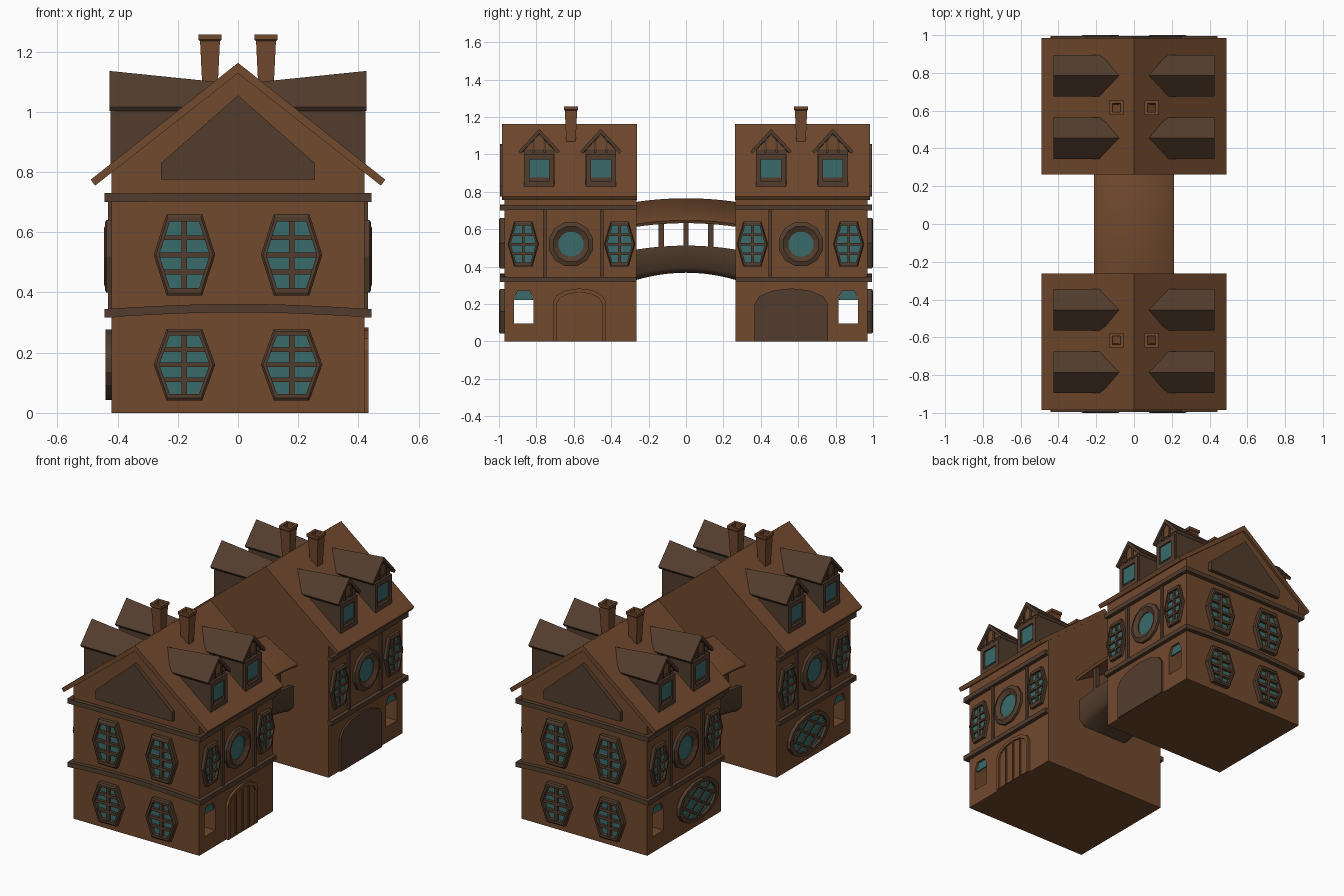
import bpy, bmesh, math

cube = bpy.data.objects.get("Cube")
if cube:
    bpy.data.objects.remove(cube, do_unlink=True)


def material(name, rgb):
    m = bpy.data.materials.new(name)
    m.use_nodes = True
    m.diffuse_color = (*rgb, 1)
    m.node_tree.nodes["Principled BSDF"].inputs["Base Color"].default_value = (*rgb, 1)
    return m


WOOD = material("warm_brown", (0.165, 0.067, 0.027))
TRIM = material("dark_brown", (0.085, 0.046, 0.026))
GLASS = material("teal_glass", (0.042, 0.146, 0.146))


def loft(name, rings, mat, closed=False):
    """Skin a list of equal point rings; cap the ends unless closed."""
    bm = bmesh.new()
    rows = [[bm.verts.new(p) for p in ring] for ring in rings]
    n = len(rows[0])
    pairs = list(zip(rows, rows[1:]))
    if closed:
        pairs.append((rows[-1], rows[0]))
    else:
        bm.faces.new(rows[0])
        bm.faces.new(rows[-1])
    for a, b in pairs:
        for i in range(n):
            j = (i + 1) % n
            bm.faces.new((a[i], a[j], b[j], b[i]))
    bmesh.ops.recalc_face_normals(bm, faces=bm.faces)
    mesh = bpy.data.meshes.new(name)
    bm.to_mesh(mesh)
    bm.free()
    mesh.materials.append(mat)
    ob = bpy.data.objects.new(name, mesh)
    bpy.context.collection.objects.link(ob)
    return ob


def plate(name, at, pts, d0, d1, mat):
    """Extrude a flat outline; at(u, v, d) maps wall coordinates to space."""
    return loft(name, [[at(u, v, d) for u, v in pts] for d in (d0, d1)], mat)


def rect(u0, u1, v0, v1):
    return [(u0, v0), (u1, v0), (u1, v1), (u0, v1)]


def ring(name, at, pts, centre, profile, mat):
    """Frame round a centre; profile holds (scale, depth) steps."""
    cu, cv = centre
    return loft(name, [[at(cu + u * s, cv + v * s, d) for u, v in pts]
                       for s, d in profile], mat, closed=True)


def bar(name, at, p, q, width, d0, d1, mat):
    du, dv = q[0] - p[0], q[1] - p[1]
    k = width / 2 / math.hypot(du, dv)
    nu, nv = -dv * k, du * k
    plate(name, at, [(p[0] + nu, p[1] + nv), (p[0] - nu, p[1] - nv),
                     (q[0] - nu, q[1] - nv), (q[0] + nu, q[1] + nv)], d0, d1, mat)


def ellipse(a, b, n):
    return [(a * math.cos(math.tau * (i + .5) / n), b * math.sin(math.tau * (i + .5) / n))
            for i in range(n)]


def arch(cu, half, spring, top, n=6):
    """Door outline standing on the ground with a low arched head."""
    head = [(cu + half * math.cos(math.pi * i / n),
             spring + (top - spring) * math.sin(math.pi * i / n)) for i in range(n + 1)]
    return [(cu + half, 0)] + head + [(cu - half, 0)]


def hex_window(at, cu, cv, w, h, depth):
    tip = w * 0.58
    pts = [(w, 0), (tip, h), (-tip, h), (-w, 0), (-tip, -h), (tip, -h)]
    ring("window_frame", at, pts, (cu, cv),
         [(1, -.005), (1, depth * .8), (.93, depth), (.82, depth), (.82, -.005)], TRIM)
    plate("window_glass", at, [(cu + u * .9, cv + v * .9) for u, v in pts], -.004, .005, GLASS)
    bar("window_mullion", at, (cu, cv - h * .85), (cu, cv + h * .85), w * .18, 0, depth * .7, TRIM)
    for k in (-.42, 0, .42):
        half = (w - (w - tip) * abs(k)) * .86
        bar("window_bar", at, (cu - half, cv + h * k), (cu + half, cv + h * k),
            w * .16, 0, depth * .7, TRIM)


def round_window(at, cu, cv):
    pts = ellipse(.122, .122, 12)
    ring("round_window_frame", at, pts, (cu, cv),
         [(1, -.005), (1, .015), (.8, .025), (.56, .01), (.56, -.005)], TRIM)
    plate("round_window_glass", at, [(cu + u * .6, cv + v * .6) for u, v in pts],
          -.004, .005, GLASS)


def oval_window(at, cu, cv, a, b):
    pts = ellipse(a, b, 16)
    ring("oval_window_frame", at, pts, (cu, cv),
         [(1, -.005), (1, .02), (.84, .02), (.84, -.005)], TRIM)
    plate("oval_window_glass", at, [(cu + u * .9, cv + v * .9) for u, v in pts],
          -.004, .005, GLASS)
    # Diagonal lattice made of chords of the oval
    for side in (-1, 1):
        for off in (-.5, 0, .5):
            c = .86 * math.sqrt(1 - off * off)
            ends = [((off + t) * .707, (off - t) * .707 * side) for t in (-c, c)]
            p, q = [(cu + u * a, cv + v * b) for u, v in ends]
            bar("oval_window_lattice", at, p, q, .014, 0, .013, TRIM)


def dormer(sx, sy, cy):
    def section(x, pts):
        return [(sx * x, sy * (cy + u), v) for u, v in pts]

    def roof(apex):
        return [(-.11, 1.017), (0, apex), (.11, 1.017), (.1, 1.003), (0, apex - .025), (-.1, 1.003)]

    def wall(apex):
        return [(-.082, .825), (.082, .825), (.082, 1.02), (0, apex), (-.082, 1.02)]

    def at(u, v, d):
        return (sx * (.41 + d), sy * (cy + u), v)

    loft("dormer_roof", [section(.427, roof(1.136)), section(.075, roof(1.1))], TRIM)
    loft("dormer_wall", [section(.41, wall(1.11)), section(.1, wall(1.075))], TRIM)
    ring("dormer_window_frame", at, rect(-.08, .08, -.088, .088), (0, .915),
         [(1, -.005), (1, .014), (.66, .014), (.66, -.005)], TRIM)
    plate("dormer_glass", at, rect(-.055, .055, .875, .992), -.004, .005, GLASS)
    plate("dormer_gable", at, [(-.075, 1.025), (.075, 1.025), (0, 1.1)], -.004, .005, WOOD)
    for u in (-.03, .03):
        bar("dormer_gable_post", at, (u, 1.01), (u, 1.075), .012, 0, .011, TRIM)


def house(sy):
    def across(u, v, d):              # outlines in x-z, depth along y
        return (u, sy * d, v)

    def front(u, v, d):
        return (u, sy * (.97 + d), v)

    # Walls with a small tunnel between the side openings
    body = plate("house_walls", across, [(-.42, 0), (.42, 0), (.42, .805), (0, 1.14), (-.42, .805)],
                 .265, .97, WOOD)
    hole = [(.815, .095), (.92, .095), (.92, .225), (.9, .27), (.835, .27), (.815, .225)]
    cutter = loft("tunnel_cutter", [[(x, sy * u, v) for u, v in hole] for x in (-.6, .6)], WOOD)
    cutter.hide_render = True
    cut = body.modifiers.new("tunnel", 'BOOLEAN')
    cut.object, cut.operation, cut.solver = cutter, 'DIFFERENCE', 'EXACT'
    bpy.context.view_layer.objects.active = body
    bpy.ops.object.modifier_apply(modifier=cut.name)
    bpy.data.objects.remove(cutter, do_unlink=True)

    plate("main_roof", across, [(0, 1.163), (.489, .775), (.475, .755), (0, 1.128),
                                (-.475, .755), (-.489, .775)], .263, .985, WOOD)
    plate("attic_panel", front, [(-.255, .775), (.255, .775), (.255, .83), (0, 1.055), (-.255, .83)],
          -.005, .024, TRIM)

    # Front bands, the lower one gently arched
    for base, lift in ((.317, .017), (.7, .003)):
        us = [-.443 + .886 * i / 10 for i in range(11)]
        low = [(u, base + lift * math.cos(u / .443 * math.pi / 2)) for u in us]
        plate("front_band", front, low + [(u, v + .028) for u, v in reversed(low)], -.01, .025, TRIM)
    for u in (-.178, .178):
        hex_window(front, u, .525, .102, .135, .03)
        hex_window(front, u, .16, .102, .119, .03)

    for sx in (-1, 1):
        def side(u, v, d):
            return (sx * (.42 + d), sy * u, v)

        for base in (.317, .702):
            plate("side_band", side, rect(.265, .994, base, base + .028), -.01, .023, TRIM)
        for u in (.45, .755):
            plate("wall_post", side, rect(u - .009, u + .009, .34, .705), -.005, .012, TRIM)
        for u in (.355, .87):
            hex_window(side, u, .52, .082, .12, .022)
        round_window(side, .615, .52)
        plate("small_window_glass", side, [(.815, .22), (.92, .22), (.9, .27), (.835, .27)],
              -.02, -.012, GLASS)
        for cy in (.455, .785):
            dormer(sx, sy, cy)

        # Flared chimney
        def stack(u, v, d):
            return (sx * .093 + u, sy * .615 + v, d)
        ring("chimney", stack, rect(-1, 1, -1, 1), (0, 0),
             [(.024, 1.05), (.033, 1.235), (.038, 1.24), (.038, 1.257), (.022, 1.257), (.018, 1.05)], WOOD)

        # Ground floor centrepiece differs per side
        if sx < 0:
            oval_window(side, .555 if sy < 0 else .5, .16, .19, .12)
        elif sy > 0:
            plate("arched_panel", side, arch(.563, .197, .2, .283), -.005, .011, TRIM)
        else:
            plate("door_leaf", side, arch(.57, .13, .21, .27), -.005, .005, WOOD)
            inner = arch(.57, .122, .2, .262)
            loft("door_frame", [[side(u, v, d) for u, v in pts] for pts, d in (
                (arch(.57, .142, .21, .283), -.005), (arch(.57, .142, .21, .283), .014),
                (inner, .014), (inner, -.005))], WOOD, closed=True)
            for k in (-1, 0, 1):
                top = .262 - .018 * abs(k)
                bar("door_batten", side, (.57 + .062 * k, .004), (.57 + .062 * k, top),
                    .01, 0, .012, WOOD)


for sy in (-1, 1):
    house(sy)


# Covered bridge with arched floor, parapets, posts and a ridged roof
def sweep(name, section, mat):
    rings = []
    for i in range(13):
        y = -.27 + .54 * i / 12
        rise = 1 - (y / .27) ** 2
        rings.append([(x, y, z + lift * rise) for x, z, lift in section])
    ob = loft(name, rings, mat)
    bpy.ops.object.select_all(action='DESELECT')
    ob.select_set(True)
    bpy.context.view_layer.objects.active = ob
    bpy.ops.object.shade_smooth_by_angle(angle=math.radians(62))


sweep("bridge_roof", [(-.213, .627, .02), (0, .745, .02), (.213, .627, .02),
                      (.205, .612, .02), (0, .728, .02), (-.205, .612, .02)], WOOD)
sweep("bridge_floor", [(-.185, .49, .022), (-.185, .36, .034), (-.15, .327, .04), (.15, .327, .04),
                       (.185, .36, .034), (.185, .49, .022), (.16, .49, .022), (.16, .375, .034),
                       (-.16, .375, .034), (-.16, .49, .022)], TRIM)
for sx in (-1, 1):
    for y in (-.132, 0, .132):
        loft("bridge_post", [[(sx * x, y + dy, z) for x, dy in rect(.16, .184, -.014, .014)]
                             for z in (.48, .65)], TRIM)
